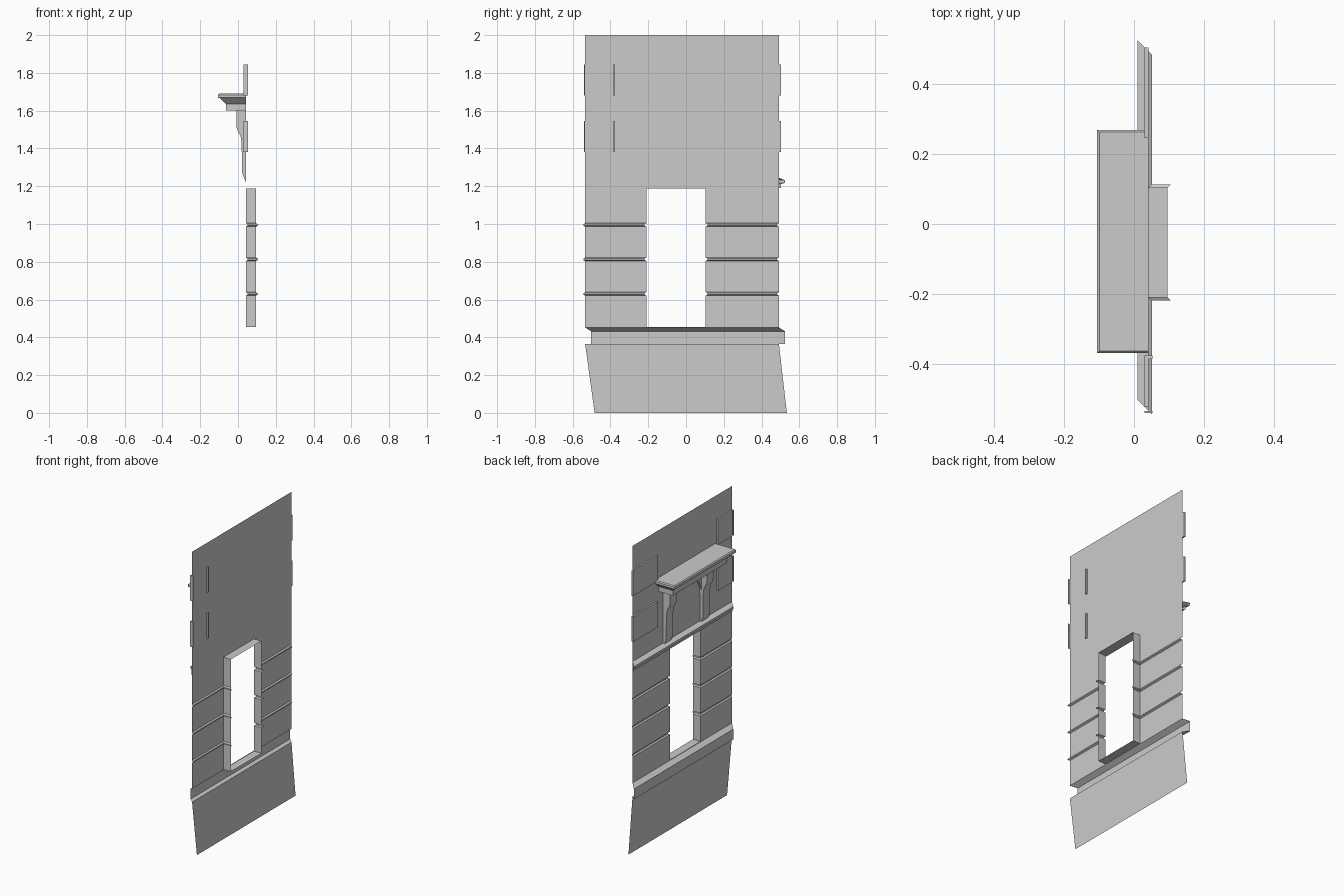
import bpy
import bmesh

cube = bpy.data.objects.get("Cube")
if cube:
    bpy.data.objects.remove(cube, do_unlink=True)

stone = bpy.data.materials.new("pale_grey_stone")
stone.use_nodes = True
GREY = (0.6, 0.6, 0.6, 1)
stone.diffuse_color = GREY
stone.node_tree.nodes["Principled BSDF"].inputs["Base Color"].default_value = GREY

WALL = 0.042                  # x of the wall plane, outside is -x
Y0, Y1 = -0.534, 0.492        # wall ends
D0, D1 = -0.21, 0.104         # doorway sides
DB, DT = 0.455, 1.188         # doorway bottom and top
BACK = 0.096                  # inner edge of the doorway reveal
MID = -0.05                   # centre of the hood


def finish(name, bm):
    bmesh.ops.recalc_face_normals(bm, faces=bm.faces)
    mesh = bpy.data.meshes.new(name)
    bm.to_mesh(mesh)
    bm.free()
    mesh.materials.append(stone)
    obj = bpy.data.objects.new(name, mesh)
    bpy.context.collection.objects.link(obj)
    return obj


def strip(name, starts, ends):
    """Open sheet between two matching point rows."""
    bm = bmesh.new()
    a = [bm.verts.new(p) for p in starts]
    b = [bm.verts.new(p) for p in ends]
    for i in range(len(a) - 1):
        bm.faces.new((a[i], b[i], b[i + 1], a[i + 1]))
    return finish(name, bm)


def miter(end):
    """Slanted end: points further out lie further along +y."""
    return lambda x: end + WALL - x


def moulding(name, profile, start=miter(Y0), end=miter(Y1)):
    """Sweep an (x, z) profile along y."""
    return strip(name, [(x, start(x), z) for x, z in profile],
                 [(x, end(x), z) for x, z in profile])


def prism(name, outline, y0, y1):
    """Closed solid from an (x, z) outline."""
    bm = bmesh.new()
    face = bm.faces.new([bm.verts.new((x, y0, z)) for x, z in outline])
    new = bmesh.ops.extrude_face_region(bm, geom=[face], use_keep_orig=True)
    verts = [g for g in new["geom"] if isinstance(g, bmesh.types.BMVert)]
    bmesh.ops.translate(bm, verts=verts, vec=(0, y1 - y0, 0))
    return finish(name, bm)


def rect(x0, x1, z0, z1):
    return [(x0, z0), (x1, z0), (x1, z1), (x0, z1)]


# Skewed base and plain upper wall
strip("base", [(WALL, -0.484, 0), (WALL, Y0, 0.365)],
      [(WALL, 0.534, 0), (WALL, Y1, 0.365)])
moulding("upper_wall", [(WALL, DT), (WALL, 2)])

# Sill band below the doorway and cornice above it
moulding("sill_band", [(WALL, 0.365), (0.01, 0.365), (0.01, 0.432),
                       (WALL, 0.452), (WALL, DB)])
moulding("cornice", [(WALL, 1.19), (0.03, 1.19), (0.03, 1.212), (0.01, 1.217),
                     (0.01, 1.232), (WALL, 1.245)])

# Grooved masonry either side of the doorway: (depth, z)
courses = [(0, DB)]
for z in (0.63, 0.813, 0.995):
    courses += [(0, z - 0.009), (0.009, z - 0.004), (0.009, z + 0.004), (0, z + 0.009)]
courses.append((0, DT))
grooved = [(WALL + d, z) for d, z in courses]
moulding("grooved_wall_right", grooved, end=lambda x: D0 - (x - WALL))
moulding("grooved_wall_left", grooved, start=lambda x: D1 + (x - WALL))

# Doorway reveal
for name, y, side in (("jamb_right", D0, -1), ("jamb_left", D1, 1)):
    strip(name, [(WALL + d, y + side * d, z) for d, z in courses],
          [(BACK + d, y + side * d, z) for d, z in courses])
for name, z in (("door_head", DT), ("threshold", DB)):
    strip(name, [(WALL, D0, z), (BACK, D0, z)], [(WALL, D1, z), (BACK, D1, z)])

# Raised wall panels
for level, z0, z1 in (("lower", 1.38, 1.545), ("upper", 1.68, 1.845)):
    face = 0.03
    for side, a, b in (("left", 0.245, Y1 + WALL - face),
                       ("right", Y0 + WALL - face, -0.375)):
        prism(f"{level}_panel_{side}", rect(face, WALL - 0.001, z0, z1), a, b)
    prism(f"{level}_panel_edge", rect(face, 0.053, z0, z1), -0.385, -0.375)
    prism(f"{level}_panel_end", rect(face, 0.053, z0, z1), Y0 - 0.005, Y0)

# Hood: stacked rings, (inset, z)
bm = bmesh.new()
rings = []
for inset, z in ((0.006, 1.69), (0, 1.684), (0, 1.669), (0.008, 1.667),
                 (0.042, 1.635), (0.042, 1.602)):
    x, half = -0.105 + inset, 0.318 - inset
    rings.append([bm.verts.new(p) for p in (
        (WALL, MID - half, z), (x, MID - half, z),
        (x, MID + half, z), (WALL, MID + half, z))])
for a, b in zip(rings, rings[1:]):
    for i in range(3):
        bm.faces.new((a[i], a[i + 1], b[i + 1], b[i]))
bm.faces.new(rings[0])
bm.faces.new(rings[-1])
finish("hood", bm)

# Scrolled brackets under the hood
bracket = [(WALL, 1.602), (-0.007, 1.602), (-0.007, 1.51), (0.002, 1.485),
           (0.014, 1.465), (0.019, 1.43), (0.022, 1.27), (WALL, 1.22)]
for name, side in (("bracket_left", 1), ("bracket_right", -1)):
    prism(name, bracket, MID + side * 0.155, MID + side * 0.225)

# Shallow arched board between the brackets
arch = [(-0.155, 1.36), (-0.15, 1.46), (-0.13, 1.51), (-0.095, 1.54), (-0.04, 1.555)]
arch += [(-y, z) for y, z in reversed(arch)]
strip("arched_board", [(0.03, MID + y, z) for y, z in arch],
      [(0.03, MID + y, 1.602) for y, z in arch])
strip("arch_soffit", [(0.03, MID + y, z) for y, z in arch],
      [(WALL, MID + y, z) for y, z in arch])
